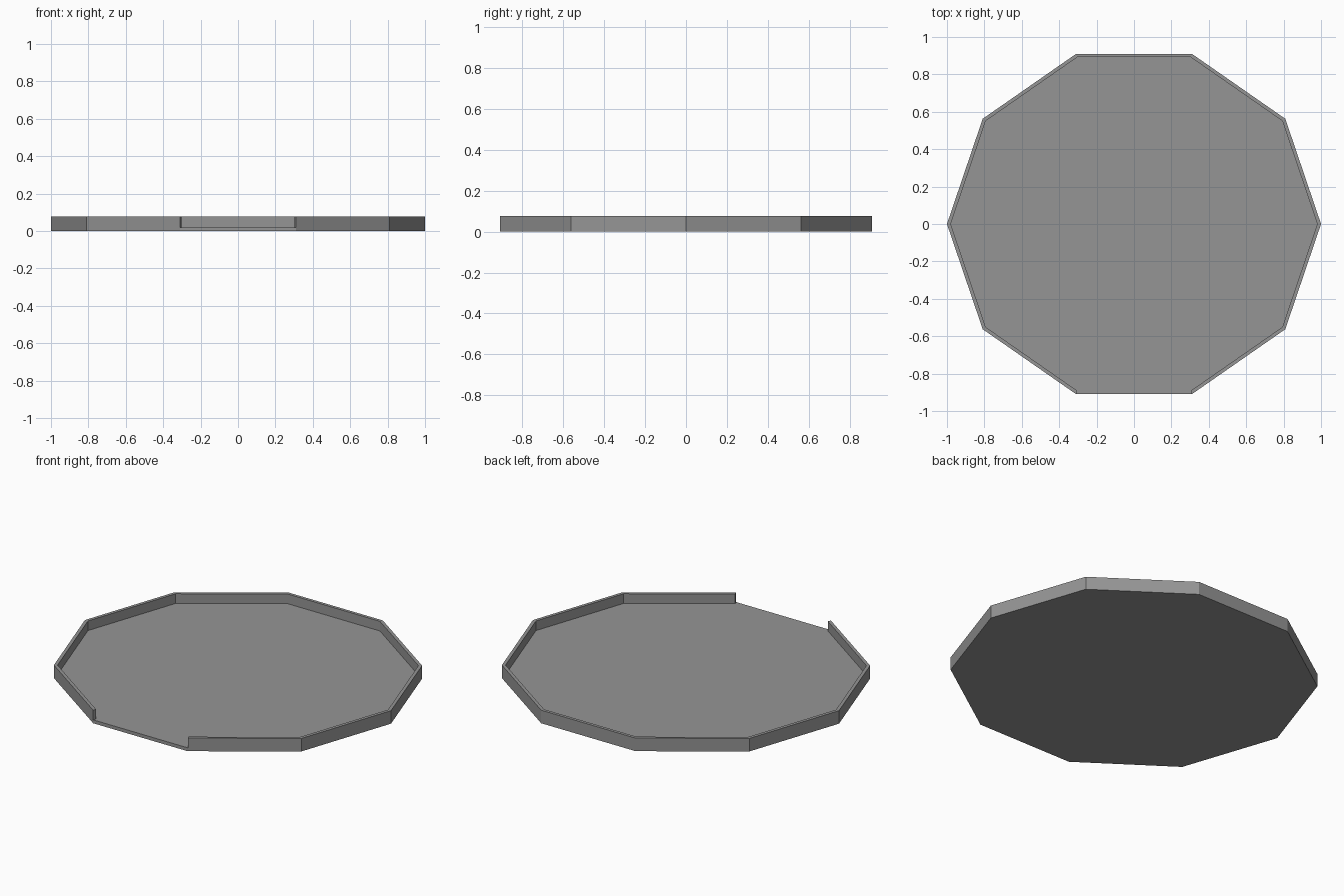
import bpy, bmesh
from math import cos, sin, tau

cube = bpy.data.objects.get("Cube")
if cube:
    bpy.data.objects.remove(cube)

SIDES = 10
DEPTH = 0.957      # front-to-back squash of the decagon
FLOOR_Z, RIM_Z = 0.02, 0.077
INNER = 0.98       # inner wall outline relative to the outer one

grey = bpy.data.materials.new("grey")
grey.use_nodes = True
colour = (0.3, 0.3, 0.3, 1)
grey.diffuse_color = colour
grey.node_tree.nodes["Principled BSDF"].inputs["Base Color"].default_value = colour

bm = bmesh.new()


def ring(scale, z):
    """Decagon of vertices, starting at the left end of the open front side."""
    angles = [tau * (i + 8) / SIDES for i in range(SIDES)]
    return [bm.verts.new((scale * cos(a), scale * DEPTH * sin(a), z)) for a in angles]


base = ring(1, 0)
rim = ring(1, RIM_Z)
rim_inside = ring(INNER, RIM_Z)
floor = ring(INNER, FLOOR_Z)
# Sill corners where the floor runs out through the open front
sill = [bm.verts.new((base[i].co.x, base[i].co.y, FLOOR_Z)) for i in (0, -1)]

# Wall on every side but the open front
for i in range(SIDES - 1):
    j = i + 1
    outside = [base[i], base[j], rim[j], rim[i]]
    if i == 0:
        outside.append(sill[0])
    if j == SIDES - 1:
        outside.insert(2, sill[1])
    bm.faces.new(outside)
    bm.faces.new((rim[i], rim[j], rim_inside[j], rim_inside[i]))
    bm.faces.new((rim_inside[i], rim_inside[j], floor[j], floor[i]))

# Cut ends of the wall, front sill, floor and underside
for corner, i in zip(sill, (0, -1)):
    bm.faces.new((corner, rim[i], rim_inside[i], floor[i]))
bm.faces.new((base[-1], base[0], sill[0], sill[1]))
bm.faces.new(floor)
bm.faces.new((sill[1], sill[0], floor[0], floor[-1]))
bm.faces.new(base[::-1])
bmesh.ops.recalc_face_normals(bm, faces=bm.faces[:])

mesh = bpy.data.meshes.new("walled_platform")
bm.to_mesh(mesh)
bm.free()
mesh.materials.append(grey)
platform = bpy.data.objects.new("walled_platform", mesh)
bpy.context.scene.collection.objects.link(platform)
